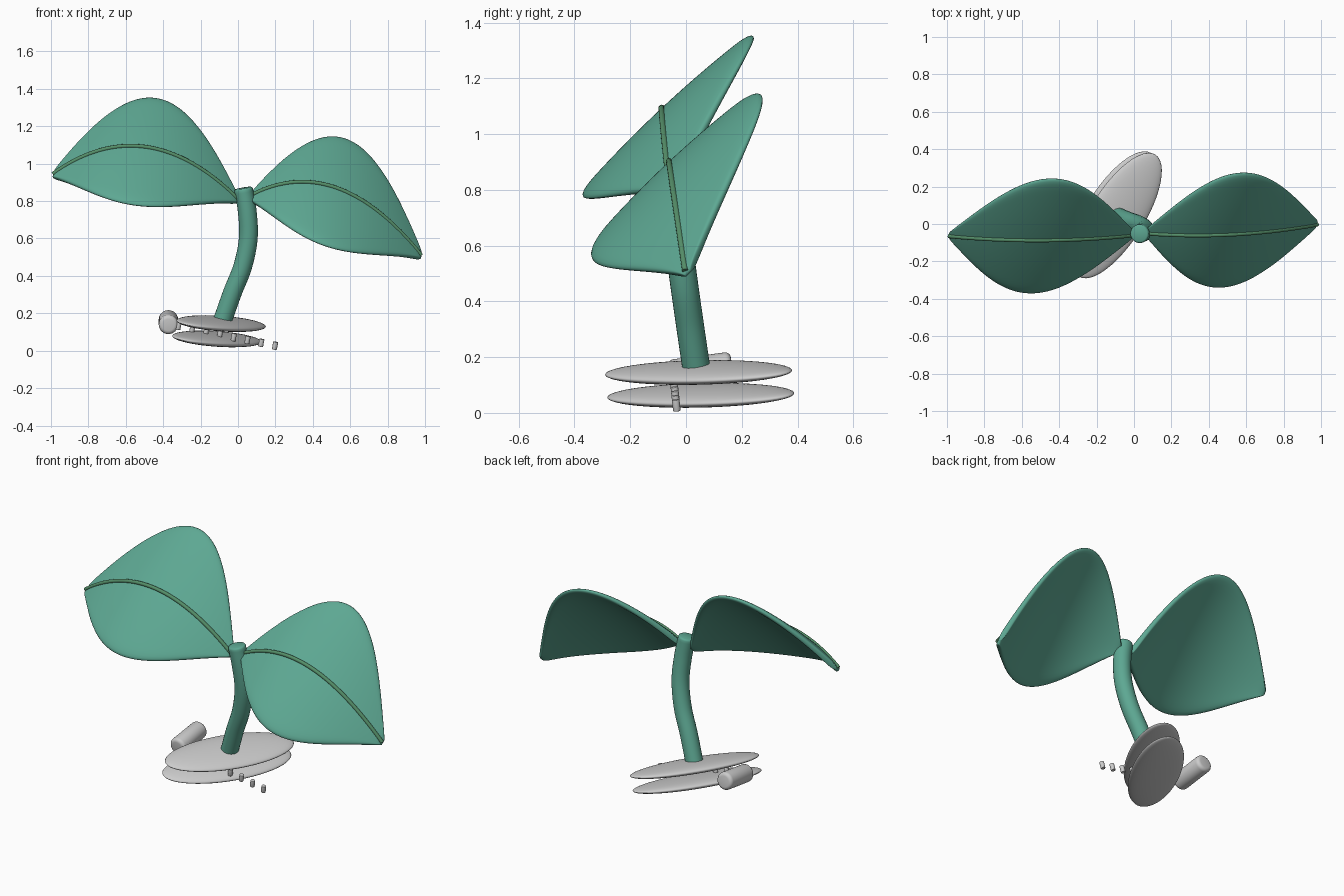
import bpy, bmesh, math
from mathutils import Vector, Matrix

if "Cube" in bpy.data.objects:
    bpy.data.objects.remove(bpy.data.objects["Cube"])

def material(name, col):
    m = bpy.data.materials.new(name)
    m.diffuse_color = (*col, 1)
    m.use_nodes = True
    m.node_tree.nodes["Principled BSDF"].inputs["Base Color"].default_value = m.diffuse_color
    return m

green = material("leaf_green", (0.11, 0.39, 0.29))
rib_green = material("rib_green", (0.09, 0.27, 0.14))

# The whole plant leans: everything on the base shares this up direction
UP = Vector((0.19, -0.12, 1)).normalized()

def add_mesh(name, bm, mat=None):
    bmesh.ops.recalc_face_normals(bm, faces=bm.faces)
    me = bpy.data.meshes.new(name)
    bm.to_mesh(me)
    bm.free()
    ob = bpy.data.objects.new(name, me)
    bpy.context.collection.objects.link(ob)
    if mat:
        me.materials.append(mat)
    for p in me.polygons:
        p.use_smooth = True
    return ob

def smooth_edges(ob, angle=35):
    bpy.ops.object.select_all(action='DESELECT')
    ob.select_set(True)
    bpy.context.view_layer.objects.active = ob
    bpy.ops.object.shade_smooth_by_angle(angle=math.radians(angle))

def rod(name, a, b, r, bevel, sides=24, mat=None):
    a, b = Vector(a), Vector(b)
    bm = bmesh.new()
    rot = (b - a).to_track_quat('Z', 'Y').to_matrix().to_4x4()
    bmesh.ops.create_cone(bm, cap_ends=True, segments=sides, radius1=r, radius2=r,
                          depth=(b - a).length, matrix=Matrix.Translation((a + b) / 2) @ rot)
    ends = [e for e in bm.edges if any(len(f.verts) > 4 for f in e.link_faces)]
    bmesh.ops.bevel(bm, geom=ends, offset=bevel, segments=4, profile=0.5, affect='EDGES')
    ob = add_mesh(name, bm, mat)
    smooth_edges(ob)
    return ob

def tube(name, pts, radii, sides, mat):
    """Round tube swept through points, capped at both ends."""
    bm = bmesh.new()
    rings = []
    for i, p in enumerate(pts):
        d = (pts[min(i + 1, len(pts) - 1)] - pts[max(i - 1, 0)]).normalized()
        side = d.cross(Vector((0, 1, 0))).normalized()
        other = d.cross(side)
        rings.append([bm.verts.new(p + radii[i] * (math.cos(k * math.tau / sides) * side
                      + math.sin(k * math.tau / sides) * other)) for k in range(sides)])
    for r0, r1 in zip(rings, rings[1:]):
        for k in range(sides):
            bm.faces.new((r0[k], r0[(k + 1) % sides], r1[(k + 1) % sides], r1[k]))
    bm.faces.new(rings[0])
    bm.faces.new(rings[-1])
    ob = add_mesh(name, bm, mat)
    smooth_edges(ob, 50)
    return ob

# Leaves: arched midrib with a near-flat blade across it
ACROSS = Vector((0.055, 0.31, 0.29))
NORMAL = Vector((0, -0.68, 0.73))

def leaf(side, base, tip, rise, bow):
    base, tip = Vector(base), Vector(tip)

    def spine(t):
        return base.lerp(tip, t) + 4 * t * (1 - t) * Vector((0, bow, rise))

    n, m = 20, 8
    bm = bmesh.new()
    grid = []
    for i in range(n + 1):
        t = i / n
        w = 0.03 + 0.97 * math.sin(math.pi * t)
        row = []
        for j in range(m + 1):
            s = 2 * j / m - 1
            row.append(bm.verts.new(spine(t) + ACROSS * (s * w) - NORMAL * (0.02 * s * s * w + 0.016)))
        grid.append(row)
    for i in range(n):
        for j in range(m):
            bm.faces.new((grid[i][j], grid[i + 1][j], grid[i + 1][j + 1], grid[i][j + 1]))
    ob = add_mesh(side + "_leaf", bm, green)
    sol = ob.modifiers.new("thickness", 'SOLIDIFY')
    sol.thickness, sol.offset = 0.032, 0
    sub = ob.modifiers.new("round", 'SUBSURF')
    sub.levels = sub.render_levels = 2

    # Raised rib along the middle
    pts = [spine(i / 32) for i in range(33)]
    tube(side + "_leaf_rib", pts, [0.011] * 33, 10, rib_green)

leaf("left", (-0.0, -0.06, 0.81), (-0.99, -0.065, 0.945), 0.212, -0.025)
leaf("right", (0.06, -0.05, 0.825), (0.98, -0.003, 0.51), 0.205, -0.03)

# Stem: gently bent, interpolated through a few centre points
ctrl = [Vector(p) for p in ((-0.083, 0.037, 0.16), (-0.03, 0.015, 0.31), (0.025, -0.005, 0.45),
                            (0.055, -0.025, 0.6), (0.05, -0.042, 0.74), (0.03, -0.052, 0.86))]
pts = []
for i in range(len(ctrl) - 1):
    p0, p1, p2, p3 = (ctrl[min(max(i + k, 0), len(ctrl) - 1)] for k in (-1, 0, 1, 2))
    for k in range(6):
        t = k / 6
        pts.append(0.5 * (2 * p1 + (p2 - p0) * t + (2 * p0 - 5 * p1 + 4 * p2 - p3) * t ** 2
                          + (3 * p1 - p0 - 3 * p2 + p3) * t ** 3))
pts.append(ctrl[-1])
end = (ctrl[-1] - ctrl[-2]).normalized()
radii = [0.05] * len(pts)
pts += [pts[-1] + end * 0.007, pts[-1] + end * 0.01]
radii += [0.047, 0.041]
tube("stem", pts, radii, 24, green)

# Base: two stacked flat oval discs
long_axis = Vector((math.cos(math.radians(58)), math.sin(math.radians(58)), 0))
long_axis = (long_axis - UP * long_axis.dot(UP)).normalized()
short_axis = UP.cross(long_axis)
frame = Matrix((long_axis, short_axis, UP)).transposed().to_4x4()
for name, c in (("upper_base_disc", (-0.09, 0.045, 0.145)), ("lower_base_disc", (-0.113, 0.053, 0.063))):
    bm = bmesh.new()
    bmesh.ops.create_uvsphere(bm, u_segments=48, v_segments=24, radius=1,
                              matrix=Matrix.Translation(c) @ frame @ Matrix.Diagonal((0.385, 0.15, 0.031, 1)))
    add_mesh(name, bm)

# Rounded barrel beside the base
rod("side_barrel", (-0.372, -0.06, 0.138), (-0.372, 0.165, 0.168), 0.052, 0.02, 32)

# Row of small pegs running between the discs
for i in range(9):
    c = Vector((0.198 - 0.0737 * i, -0.035 - 0.0015 * i, 0.027 + 0.0152 * i))
    rod(f"peg_{i + 1}", c - UP * 0.021, c + UP * 0.021, 0.0135, 0.003, 12)
